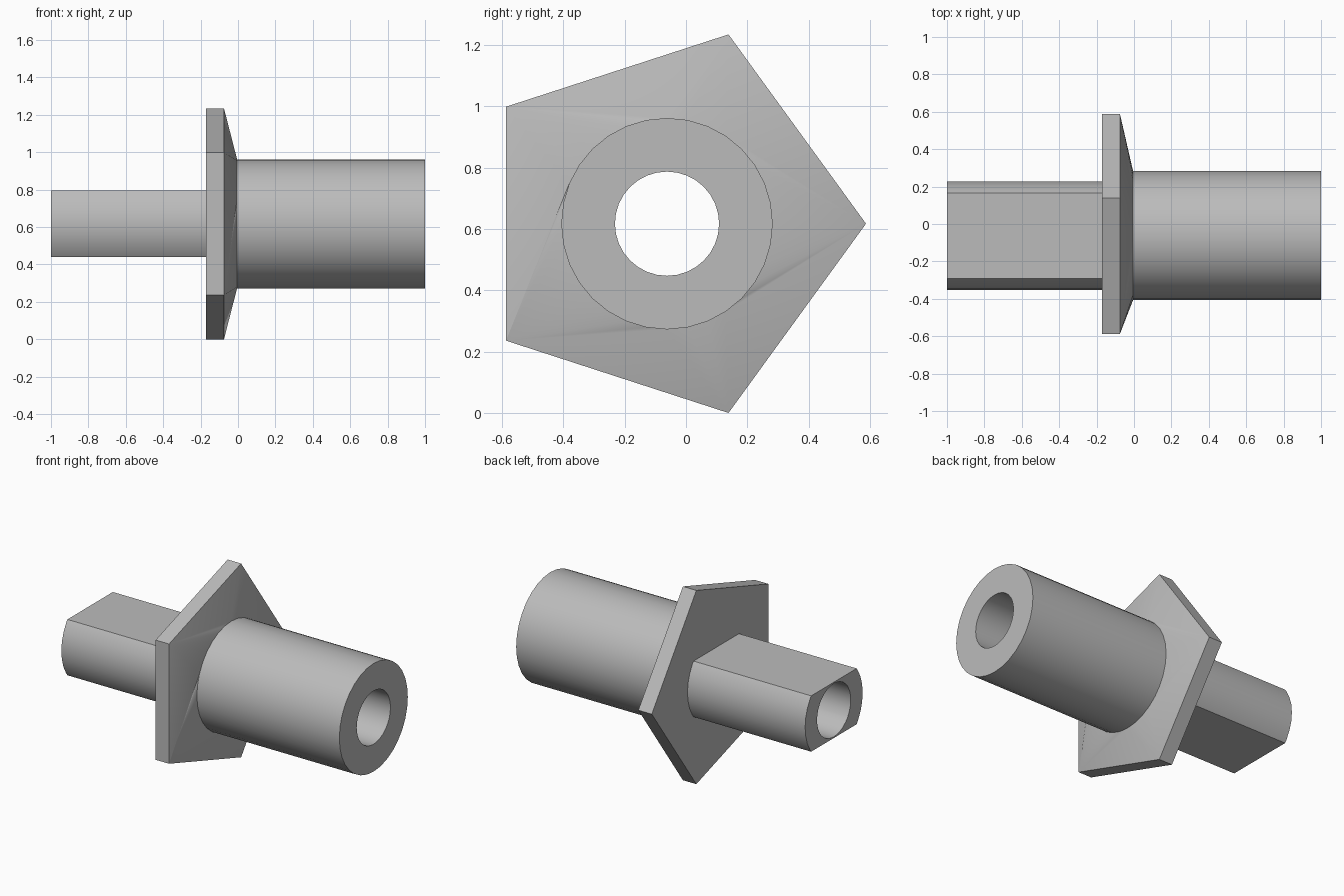
import bpy, bmesh, math

cube = bpy.data.objects.get("Cube")
if cube:
    bpy.data.objects.remove(cube, do_unlink=True)

AXIS_Y, AXIS_Z = -0.062, 0.6175
SEGMENTS = 32
BORE, BARREL, SHAFT, FLANGE = 0.17, 0.345, 0.29, 0.6495
FLAT = 0.178                                   # half height between shaft flats
BACK, RIM, SHOULDER = -0.17, -0.075, -0.005    # flange stations along x

grey = bpy.data.materials.new("machined grey")
grey.use_nodes = True
colour = (0.5, 0.5, 0.5, 1)
grey.diffuse_color = colour
grey.node_tree.nodes["Principled BSDF"].inputs["Base Color"].default_value = colour

circle = [math.tau * i / SEGMENTS for i in range(SEGMENTS)]
pentagon = [math.tau * i / 5 for i in range(5)]


def ring(bm, x, angles, radius):
    """Ring of vertices round the x axis; radius is a function of angle."""
    return [bm.verts.new((x, AXIS_Y + radius(a) * math.cos(a),
                          AXIS_Z + radius(a) * math.sin(a))) for a in angles]


def bridge(bm, a, b):
    n = len(a)
    for i in range(n):
        j = (i + 1) % n
        bm.faces.new((a[i], a[j], b[j], b[i]))


def fan(bm, corners, rim, breaks):
    """Join a polygon to a circle: one triangle per side, a fan per corner."""
    n = len(rim)
    for k, corner in enumerate(corners):
        bm.faces.new((corner, corners[(k + 1) % 5], rim[breaks[k]]))
        start, end = breaks[k - 1], breaks[k]
        for i in range((end - start) % n):
            bm.faces.new((corner, rim[(start + i) % n], rim[(start + i + 1) % n]))


def finish(bm, name):
    bmesh.ops.recalc_face_normals(bm, faces=bm.faces)
    mesh = bpy.data.meshes.new(name)
    bm.to_mesh(mesh)
    bm.free()
    mesh.materials.append(grey)
    obj = bpy.data.objects.new(name, mesh)
    bpy.context.collection.objects.link(obj)
    bpy.ops.object.select_all(action='DESELECT')
    obj.select_set(True)
    bpy.context.view_layer.objects.active = obj
    bpy.ops.object.shade_smooth_by_angle(angle=math.radians(30))


def bore_radius(a):
    return BORE


def tube(name, x0, x1, angles, outer):
    bm = bmesh.new()
    rings = [ring(bm, x, angles, r) for x, r in
             ((x0, bore_radius), (x0, outer), (x1, outer), (x1, bore_radius))]
    for i in range(4):
        bridge(bm, rings[i], rings[(i + 1) % 4])
    finish(bm, name)


# Round barrel
tube("barrel", SHOULDER, 1, circle, lambda a: BARREL)

# Shaft with flats above and below
edge = math.asin(FLAT / SHAFT)
shaft_angles = sorted(circle + [edge, math.pi - edge, math.pi + edge, math.tau - edge])
tube("flatted_shaft", -1, BACK, shaft_angles,
     lambda a: min(SHAFT, FLAT / max(abs(math.sin(a)), 0.01)))

# Pentagonal flange, lofted up to the barrel
bm = bmesh.new()
back_bore = ring(bm, BACK, circle, bore_radius)
back_rim = ring(bm, BACK, pentagon, lambda a: FLANGE)
front_rim = ring(bm, RIM, pentagon, lambda a: FLANGE)
shoulder = ring(bm, SHOULDER, circle, lambda a: BARREL)
front_bore = ring(bm, SHOULDER, circle, bore_radius)
fan(bm, back_rim, back_bore, (3, 10, 16, 22, 29))
bridge(bm, back_rim, front_rim)
fan(bm, front_rim, shoulder, (5, 8, 14, 24, 27))
bridge(bm, shoulder, front_bore)
bridge(bm, front_bore, back_bore)
finish(bm, "pentagonal_flange")
